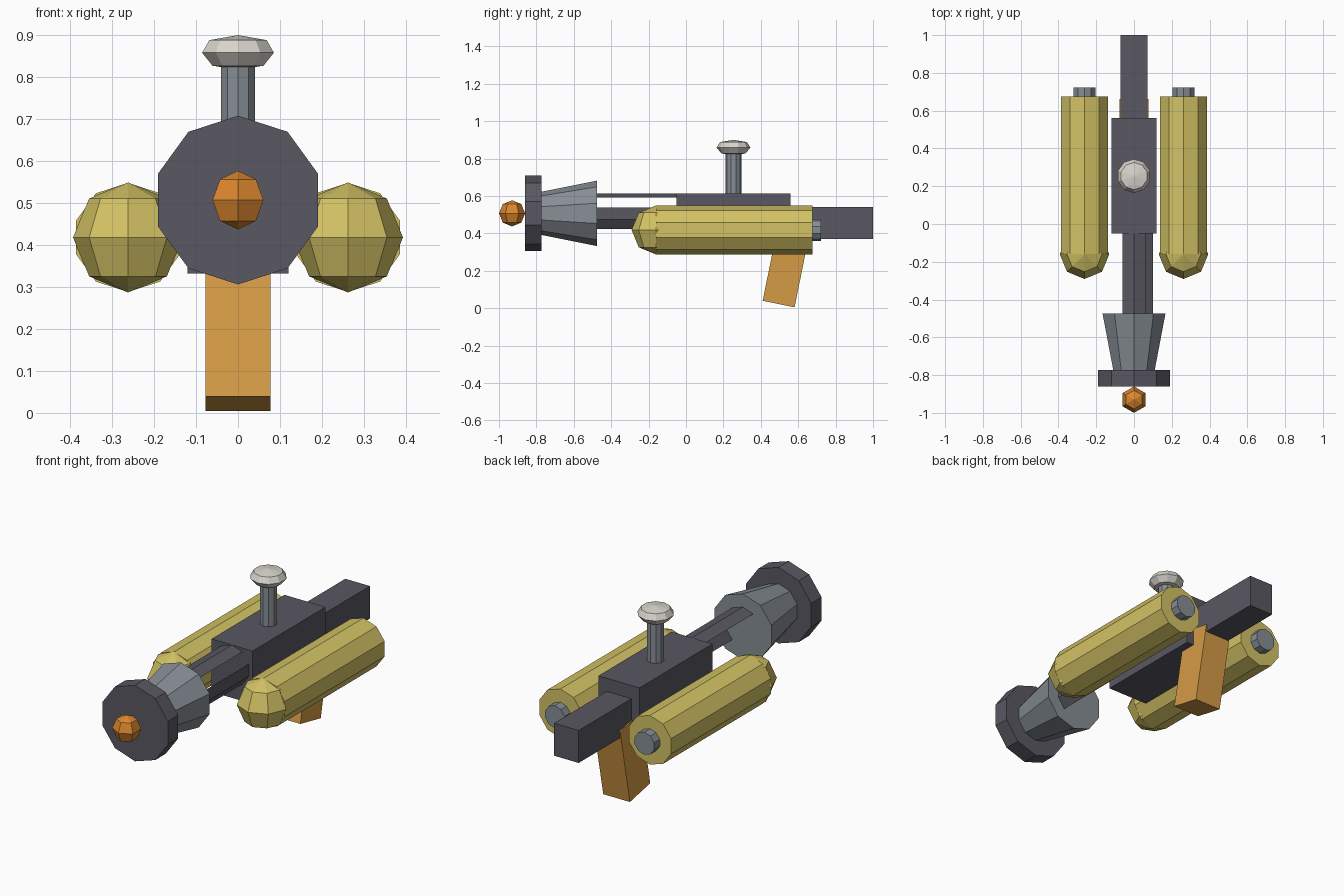
import bpy, bmesh, math
from mathutils import Matrix, Vector

if "Cube" in bpy.data.objects:
    bpy.data.objects.remove(bpy.data.objects["Cube"])


def material(name, rgb):
    m = bpy.data.materials.new(name)
    m.diffuse_color = (*rgb, 1)
    m.use_nodes = True
    m.node_tree.nodes["Principled BSDF"].inputs["Base Color"].default_value = m.diffuse_color
    return m


DARK = material("dark_gunmetal", (0.10, 0.097, 0.122))
STEEL = material("blue_grey_steel", (0.24, 0.27, 0.30))
YELLOW = material("tank_yellow", (0.65, 0.54, 0.13))
FLAME = material("flame_orange", (0.71, 0.24, 0.027))
WOOD = material("wood_brown", (0.66, 0.33, 0.06))
PALE = material("pale_knob", (0.68, 0.66, 0.60))


def finish(name, bm, mat):
    me = bpy.data.meshes.new(name)
    bm.to_mesh(me)
    bm.free()
    me.materials.append(mat)
    ob = bpy.data.objects.new(name, me)
    bpy.context.collection.objects.link(ob)
    return ob


def box(name, lo, hi, mat, tilt=0.0):
    lo, hi = Vector(lo), Vector(hi)
    bm = bmesh.new()
    bmesh.ops.create_cube(bm, size=1, matrix=Matrix.Translation((lo + hi) / 2)
                          @ Matrix.Rotation(tilt, 4, 'X')
                          @ Matrix.Diagonal((*(hi - lo), 1)))
    return finish(name, bm, mat)


def lathe(name, profile, sides, centre, mat, axis='Z', caps=True, keep=None):
    """Revolve (radius, height) points; the first corner sits at 90 degrees."""
    bm = bmesh.new()
    rings = []
    for r, h in profile:
        ring = []
        for i in range(sides):
            a = math.pi / 2 - 2 * math.pi * i / sides
            u, v = r * math.cos(a), r * math.sin(a)
            p = (u, v, h) if axis == 'Z' else (u, h, v)
            ring.append(bm.verts.new(Vector(centre) + Vector(p)))
        rings.append(ring)
    for a, b in zip(rings, rings[1:]):
        for i in range(sides):
            if keep is None or i in keep:
                j = (i + 1) % sides
                bm.faces.new((a[i], a[j], b[j], b[i]))
    if caps:
        for ring, (r, h) in ((rings[0], profile[0]), (rings[-1], profile[-1])):
            if r > 0:
                bm.faces.new(ring)
    bmesh.ops.remove_doubles(bm, verts=bm.verts, dist=1e-5)
    loose = [v for v in bm.verts if not v.link_faces]
    bmesh.ops.delete(bm, geom=loose, context='VERTS')
    if caps:
        bmesh.ops.recalc_face_normals(bm, faces=bm.faces)
    return finish(name, bm, mat)


def ball(r):
    c = r * math.sqrt(0.5)
    return [(0, -r), (c, -c), (r, 0), (c, c), (0, r)]


# Body, stock and slanted grip
box("body", (-0.12, -0.05, 0.332), (0.12, 0.56, 0.612), DARK)
box("stock", (-0.072, 0.5, 0.37), (0.072, 1.0, 0.542), DARK)
box("grip", (-0.078, 0.449, 0.018), (0.078, 0.623, 0.428), WOOD, -math.radians(11.5))

# Nozzle: slotted barrel shroud, flared cone, front disc and flame
AXIS = (0, 0, 0.507)
lathe("slotted_barrel", [(0.105, -0.48), (0.105, -0.045)], 10, AXIS, DARK, 'Y',
      caps=False, keep={9, 0, 2, 3})
lathe("nozzle_cone", [(0.115, -0.775), (0.175, -0.475)], 10, AXIS, STEEL, 'Y')
lathe("nozzle_disc", [(0.201, -0.86), (0.201, -0.773)], 10, AXIS, DARK, 'Y')
lathe("flame_ball", ball(0.07), 6, (0, -0.93, 0.507), FLAME)

# Top handle
lathe("handle_rod", [(0.043, 0.612), (0.043, 0.84)], 10, (0, 0.254, 0), STEEL)
lathe("handle_knob", [(0, 0.818), (0.064, 0.827), (0.09, 0.858), (0.072, 0.888), (0, 0.9)],
      10, (0, 0.254, 0), PALE)

# Fuel tanks on both sides
for side, s in (("left", -1), ("right", 1)):
    c = (s * 0.262, 0, 0.418)
    lathe(side + "_tank", [(0.13, -0.16), (0.13, 0.675)], 10, c, YELLOW, 'Y')
    lathe(side + "_tank_nose", ball(0.131), 8, (c[0], -0.16, c[2]), YELLOW)
    lathe(side + "_tank_valve", [(0.06, 0.66), (0.06, 0.722)], 10, c, STEEL, 'Y')
